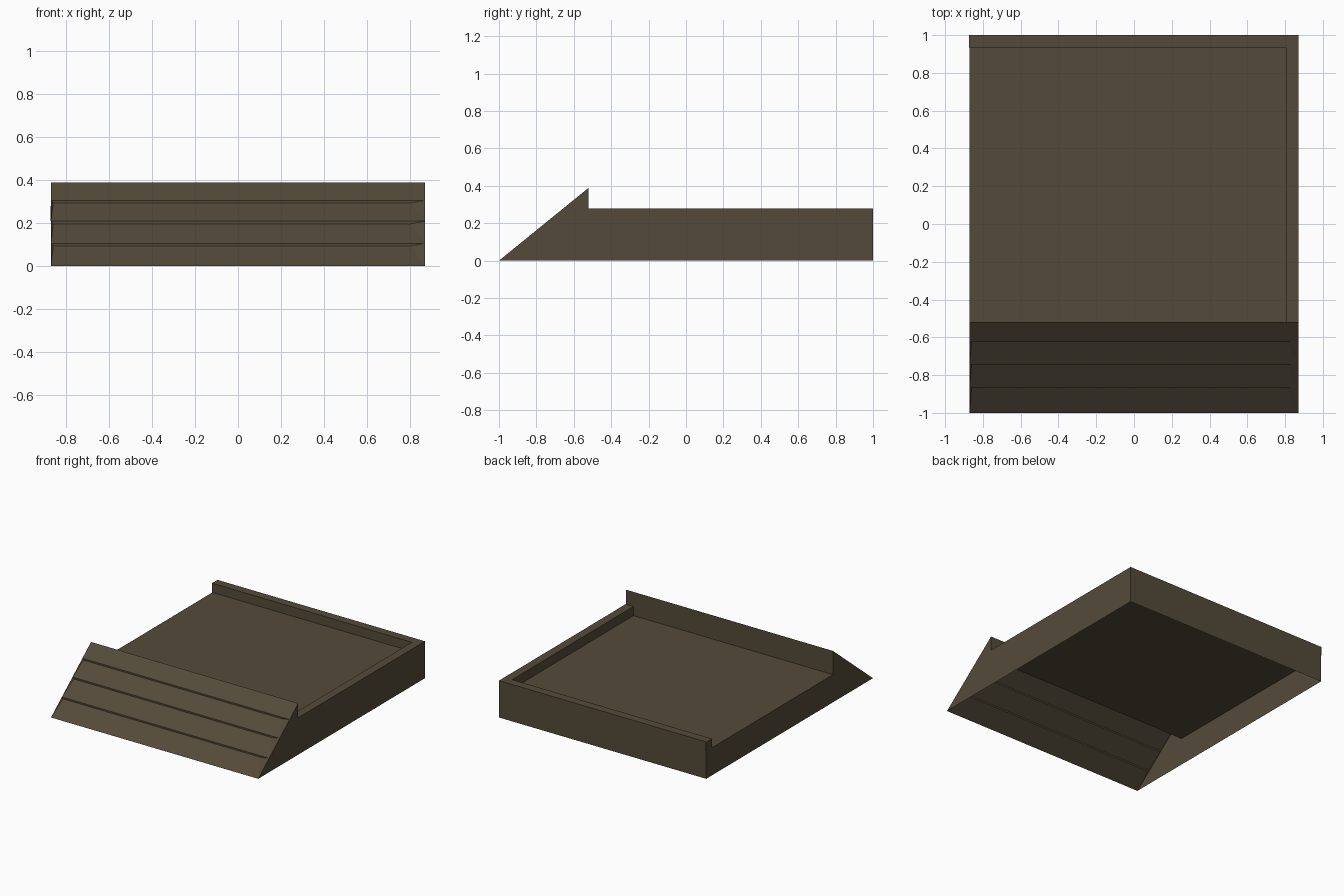
import bpy
import bmesh
from mathutils import Vector

if "Cube" in bpy.data.objects:
    bpy.data.objects.remove(bpy.data.objects["Cube"])

W = 0.87                      # half width
FRONT, BACK = -1.0, 1.0
CREST_Y, CREST_Z = -0.52, 0.39
FLOOR_Z, RIM_Z = 0.21, 0.28
RIM_T = 0.065                 # rim thickness

olive = bpy.data.materials.new("dark olive brown")
olive.diffuse_color = (0.088, 0.069, 0.041, 1)
olive.use_nodes = True
olive.node_tree.nodes["Principled BSDF"].inputs["Base Color"].default_value = olive.diffuse_color


def sheet(name, polygons):
    """Make an object from (outward direction, corner list) polygons."""
    bm = bmesh.new()
    for outward, pts in polygons:
        face = bm.faces.new([bm.verts.new(p) for p in pts])
        face.normal_update()
        if face.normal.dot(Vector(outward)) < 0:
            face.normal_flip()
    bmesh.ops.remove_doubles(bm, verts=bm.verts, dist=0.0005)
    mesh = bpy.data.meshes.new(name)
    bm.to_mesh(mesh)
    bm.free()
    mesh.materials.append(olive)
    obj = bpy.data.objects.new(name, mesh)
    bpy.context.collection.objects.link(obj)
    return obj


# Side skins: the right one rises to the rim, the left one stops at the floor
for name, side, top in (("right_side", 1, RIM_Z), ("left_side", -1, FLOOR_Z)):
    profile = [(FRONT, 0), (BACK, 0), (BACK, top), (CREST_Y, top), (CREST_Y, CREST_Z)]
    sheet(name, [((side, 0, 0), [(side * W, y, z) for y, z in profile])])

# Back skin up to the rim
sheet("back_side", [((0, 1, 0), [(-W, BACK, 0), (W, BACK, 0),
                                 (W, BACK, RIM_Z), (-W, BACK, RIM_Z)])])

# Tray floor
sheet("tray_floor", [((0, 0, 1), [(-W, CREST_Y, FLOOR_Z), (W, CREST_Y, FLOOR_Z),
                                  (W, BACK, FLOOR_Z), (-W, BACK, FLOOR_Z)])])

# L-shaped rim along the back and right edges
L, xi, yi = -W - 0.003, W - RIM_T, BACK - RIM_T
sheet("tray_rim", [
    ((0, 0, 1), [(L, yi, RIM_Z), (xi, yi, RIM_Z), (xi, CREST_Y, RIM_Z),
                 (W, CREST_Y, RIM_Z), (W, BACK, RIM_Z), (L, BACK, RIM_Z)]),
    ((0, -1, 0), [(L, yi, FLOOR_Z), (xi, yi, FLOOR_Z), (xi, yi, RIM_Z), (L, yi, RIM_Z)]),
    ((-1, 0, 0), [(xi, CREST_Y, FLOOR_Z), (xi, yi, FLOOR_Z),
                  (xi, yi, RIM_Z), (xi, CREST_Y, RIM_Z)]),
    ((-1, 0, 0), [(L, yi, FLOOR_Z), (L, BACK, FLOOR_Z), (L, BACK, RIM_Z), (L, yi, RIM_Z)]),
])

# Upright back of the ramp
sheet("ramp_back", [((0, 1, 0), [(-W, CREST_Y, FLOOR_Z), (W, CREST_Y, FLOOR_Z),
                                 (W, CREST_Y, CREST_Z), (-W, CREST_Y, CREST_Z)])])


# Ramp slope: four overlapping boards with a small step at each joint
def on_slope(x, z, drop=0.0):
    return (x, FRONT + (CREST_Y - FRONT) * z / CREST_Z, z - drop)


slope_out = (0, -CREST_Z, CREST_Y - FRONT + 0.001)
joints = [0, 0.106, 0.209, 0.306, CREST_Z]
STEP = 0.012
boards = []
for lo, hi in zip(joints, joints[1:]):
    step = STEP if hi < CREST_Z else 0
    x0, x1 = -W + 0.01, W - RIM_T
    a, b = on_slope(x0, lo), on_slope(x1, lo)
    c, d = on_slope(x1, hi, step), on_slope(x0, hi, step)
    boards.append((slope_out, [a, b, c, d]))
    # board ends taper back to the flush edge
    for edge, low, high in ((W, b, c), (-W, a, d)):
        e_lo, e_hi = on_slope(edge, lo), on_slope(edge, hi)
        boards.append((slope_out, [low, e_lo, high]))
        boards.append((slope_out, [e_lo, e_hi, high]))
    if step:
        t0, t1 = on_slope(x0, hi), on_slope(x1, hi)
        boards.append(((0, -1, 0), [d, c, t1, t0]))
        boards.append(((0, -1, 0), [c, on_slope(W, hi), t1]))
        boards.append(((0, -1, 0), [d, t0, on_slope(-W, hi)]))
sheet("ramp_boards", boards)
